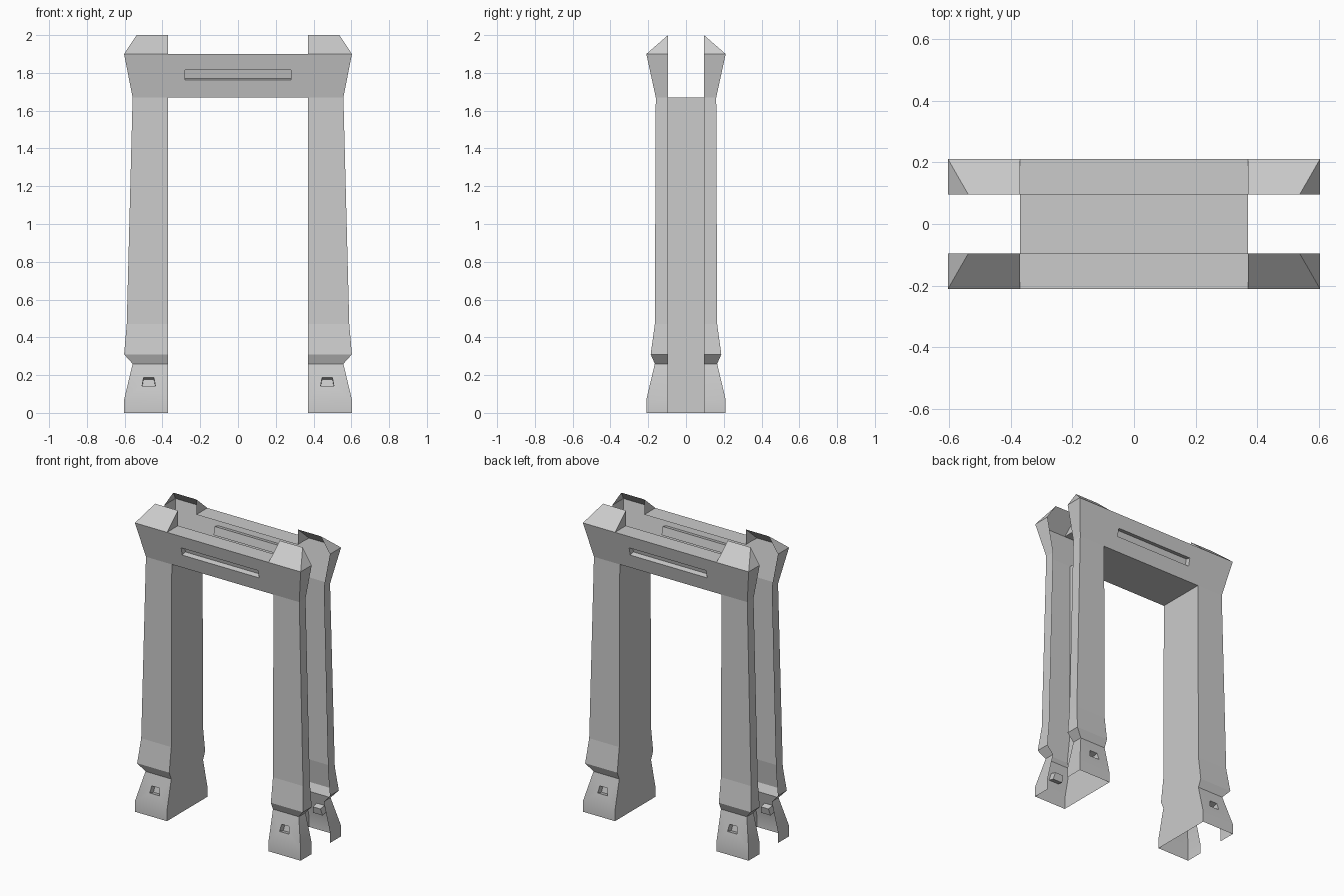
import bpy, bmesh, math
from mathutils import Vector

if "Cube" in bpy.data.objects:
    bpy.data.objects.remove(bpy.data.objects["Cube"])

JAMB, INNER = 0.37, 0.095   # jamb plane x, open rear edge of each shell half

# (z, outer x, front depth) up one leg
FOOT = [(0, .603, .21), (.07, .603, .21), (.26, .558, .165)]
LEG = [(.26, .558, .165), (.31, .603, .187), (.47, .589, .165), (1.67, .558, .16)]
HEAD = [(1.67, .558, .16), (1.90, .603, .21)]


def face(bm, pts, out):
    """Add a face whose normal points toward the direction 'out'."""
    f = bm.faces.new([bm.verts.new(p) for p in pts])
    f.normal_update()
    if f.normal.dot(Vector(out)) < 0:
        f.normal_flip()


def recessed(bm, outer, hole, depth):
    """Front panel with a pocket sunk along its normal."""
    o, h = [Vector(p) for p in outer], [Vector(p) for p in hole]
    n = (o[1] - o[0]).cross(o[3] - o[0]).normalized()
    if n.y > 0:
        n = -n
    deep = [p - n * depth for p in h]
    centre = sum(h, Vector()) / 4
    for i in range(4):
        j = (i + 1) % 4
        face(bm, [o[i], o[j], h[j], h[i]], n)
        face(bm, [h[i], h[j], deep[j], deep[i]], centre - (h[i] + h[j]) / 2)
    face(bm, deep, n)


def strips(bm, prof, jamb=True, pocket=None):
    """Front, outer side and jamb faces between consecutive levels."""
    for i, ((z0, x0, y0), (z1, x1, y1)) in enumerate(zip(prof, prof[1:])):
        front = [(JAMB, -y0, z0), (x0, -y0, z0), (x1, -y1, z1), (JAMB, -y1, z1)]
        if pocket and i == len(prof) - 2:
            hole = [(x, -(y0 + (y1 - y0) * (z - z0) / (z1 - z0)), z) for x, z in pocket]
            recessed(bm, front, hole, .04)
        else:
            face(bm, front, (0, -1, 0))
        face(bm, [(x0, -y0, z0), (x0, -INNER, z0), (x1, -INNER, z1), (x1, -y1, z1)], (1, 0, 0))
        if jamb:
            face(bm, [(JAMB, -y0, z0), (JAMB, 0, z0), (JAMB, 0, z1), (JAMB, -y1, z1)], (-1, 0, 0))


def finish(name, bm, mirror_x, smooth=False):
    bmesh.ops.remove_doubles(bm, verts=bm.verts, dist=1e-5)
    me = bpy.data.meshes.new(name)
    bm.to_mesh(me)
    bm.free()
    ob = bpy.data.objects.new(name, me)
    bpy.context.collection.objects.link(ob)
    if smooth:
        bpy.ops.object.select_all(action='DESELECT')
        ob.select_set(True)
        bpy.context.view_layer.objects.active = ob
        bpy.ops.object.shade_smooth_by_angle(angle=math.radians(16))
    m = ob.modifiers.new("Mirror", 'MIRROR')
    m.use_axis = (mirror_x, True, False)


# Flared feet with small trapezoid pockets
bm = bmesh.new()
strips(bm, FOOT, pocket=[(.437, .142), (.508, .142), (.500, .187), (.445, .187)])
finish("feet", bm, True, smooth=True)

# Tapered legs with an ankle bulge
bm = bmesh.new()
strips(bm, LEG)
finish("legs", bm, True)

# Flared corner heads with sloped caps
bm = bmesh.new()
strips(bm, HEAD, jamb=False)
z, x, y = HEAD[-1]
peak_out, peak_in = (.537, -INNER, 2), (JAMB, -INNER, 2)
face(bm, [(JAMB, -y, z), (x, -y, z), peak_out, peak_in], (0, -1, 1))
face(bm, [(x, -y, z), (x, -INNER, z), peak_out], (1, 0, 1))
face(bm, [(JAMB, -y, z), (JAMB, -INNER, z), peak_in], (-1, 0, 0))
finish("corner_heads", bm, True)

# Lintel: slotted front, top ledge and underside
bm = bmesh.new()
(z0, _, y0), (z1, _, y1) = HEAD
slot = [(sx * .28, -(y0 + (y1 - y0) * (sz - z0) / (z1 - z0)), sz)
        for sx, sz in ((-1, 1.763), (1, 1.763), (1, 1.815), (-1, 1.815))]
recessed(bm, [(-JAMB, -y0, z0), (JAMB, -y0, z0), (JAMB, -y1, z1), (-JAMB, -y1, z1)], slot, .035)
face(bm, [(-JAMB, -y1, z1), (JAMB, -y1, z1), (JAMB, -INNER, z1), (-JAMB, -INNER, z1)], (0, 0, 1))
face(bm, [(-JAMB, -y0, z0), (JAMB, -y0, z0), (JAMB, 0, z0), (-JAMB, 0, z0)], (0, 0, -1))
finish("lintel", bm, False)
